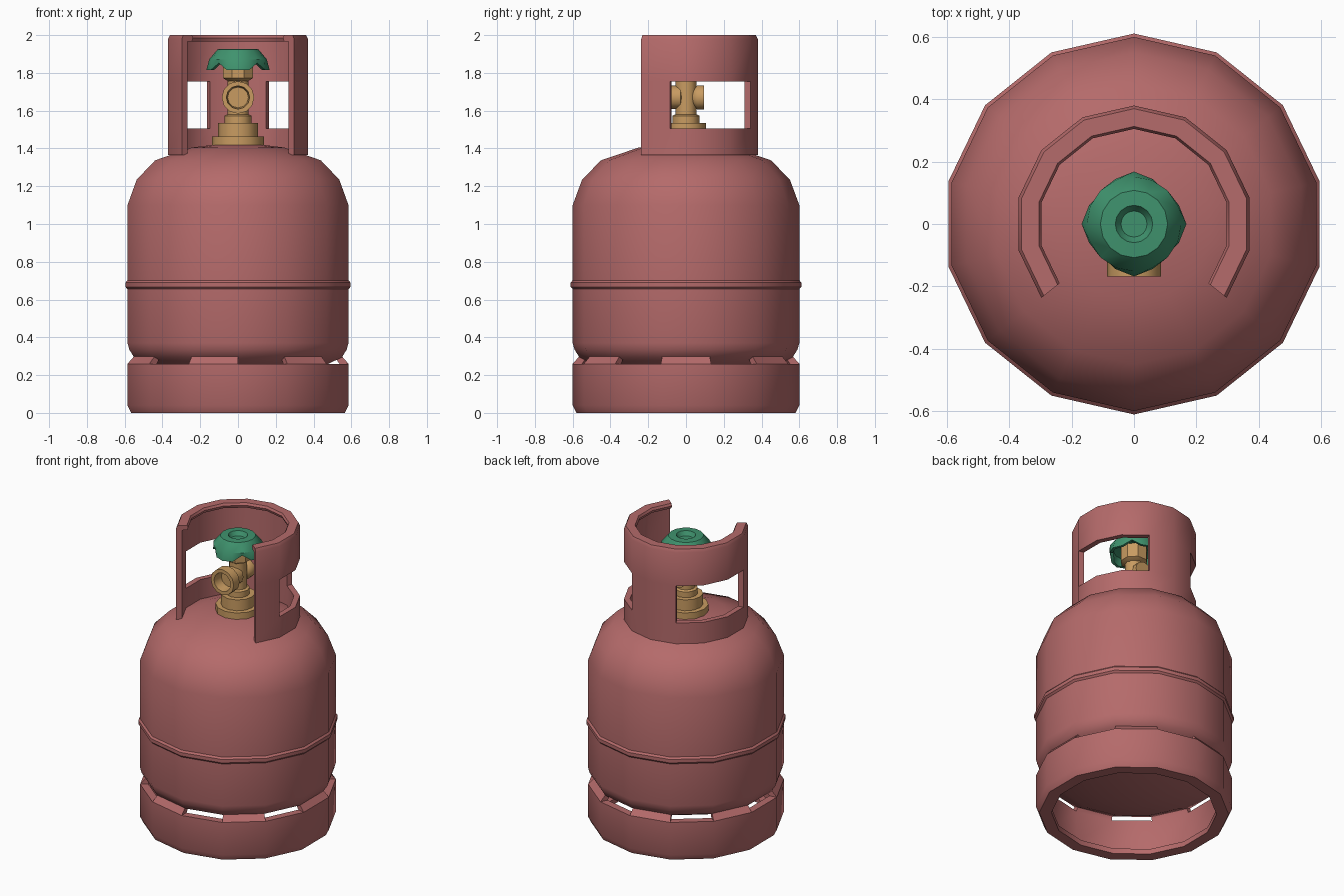
import bpy, bmesh, math
from mathutils import Matrix, Vector

if "Cube" in bpy.data.objects:
    bpy.data.objects.remove(bpy.data.objects["Cube"])

N = 14                                   # sides of the main shell
START = -math.pi / 2                     # one corner points to the front


def material(name, rgb):
    m = bpy.data.materials.new(name)
    m.diffuse_color = (*rgb, 1)
    m.use_nodes = True
    m.node_tree.nodes["Principled BSDF"].inputs["Base Color"].default_value = m.diffuse_color
    return m


RED = material("red_paint", (0.46, 0.145, 0.145))
BRASS = material("brass", (0.58, 0.33, 0.12))
GREEN = material("green_plastic", (0.05, 0.29, 0.155))


def finish(name, bm, mat, angle=35):
    bmesh.ops.remove_doubles(bm, verts=bm.verts, dist=1e-5)
    bmesh.ops.recalc_face_normals(bm, faces=bm.faces)
    for f in bm.faces:
        f.smooth = True
    for e in bm.edges:
        e.smooth = len(e.link_faces) == 2 and e.calc_face_angle(0) < math.radians(angle)
    me = bpy.data.meshes.new(name)
    bm.to_mesh(me)
    bm.free()
    me.materials.append(mat)
    ob = bpy.data.objects.new(name, me)
    bpy.context.collection.objects.link(ob)
    return ob


def polar(r, z, a):
    return Vector((r * math.cos(a), r * math.sin(a), z))


def lathe(name, profile, n, mat, matrix=None, shape=None, start=START):
    """Revolve (r, z) points; shape(i, k, r, z) may alter single points."""
    bm = bmesh.new()
    rings = []
    for k, (r, z) in enumerate(profile):
        if r == 0:
            rings.append([bm.verts.new((0, 0, z))] * n)
            continue
        ring = []
        for i in range(n):
            rr, zz = shape(i, k, r, z) if shape else (r, z)
            ring.append(bm.verts.new(polar(rr, zz, start + i * math.tau / n)))
        rings.append(ring)
    for a, b in zip(rings, rings[1:]):
        for i in range(n):
            j = (i + 1) % n
            bm.faces.new(list(dict.fromkeys((a[i], a[j], b[j], b[i]))))
    if matrix:
        bm.transform(matrix)
    return finish(name, bm, mat)


def sector_shell(name, cells, mat):
    """Join (sector, profile) prisms; faces shared by two prisms vanish."""
    faces = {}
    for s, prof in cells:
        a, b = (START + (s + d) * math.tau / N for d in (0, 1))
        pa, pb = ([polar(r, z, t) for r, z in prof] for t in (a, b))
        polys = [pa, pb]
        for i in range(len(prof)):
            j = (i + 1) % len(prof)
            polys.append([pa[i], pa[j], pb[j], pb[i]])
        for p in polys:
            key = frozenset(tuple(round(c * 1e4) for c in v) for v in p)
            if key in faces:
                del faces[key]
            else:
                faces[key] = p
    bm = bmesh.new()
    for p in faces.values():
        bm.faces.new([bm.verts.new(v) for v in p])
    return finish(name, bm, mat)


# Tank body with rounded ends and a weld ridge
lathe("tank_body", [
    (0, .17), (.25, .19), (.45, .24), (.565, .295), (.59, .335), (.6, .37),
    (.6, .655), (.611, .667), (.611, .69), (.6, .702),
    (.6, 1.1), (.55, 1.235), (.45, 1.337), (.25, 1.405), (0, 1.435)], N, RED)

# Foot ring with a rolled lower lip; every other side joins the tank
foot = [(.58, 0), (.6, .04), (.6, .26), (.55, .26), (.55, .035), (.505, .035), (.505, 0)]
tab = [(.6, .26), (.566, .298), (.525, .298), (.55, .26)]
sector_shell("foot_ring", [(s, foot) for s in range(N)]
             + [(s, tab) for s in range(1, N, 2)], RED)

# Guard collar, open at the front, with a hand window on each side
low = [(.38, 1.365), (.38, 1.505), (.343, 1.505), (.343, 1.365)]
mid = [(.38, 1.505), (.38, 1.755), (.343, 1.755), (.343, 1.505)]
top = [(.38, 1.755), (.38, 1.98), (.37, 2.0), (.313, 2.0), (.305, 1.985),
       (.312, 1.967), (.343, 1.967), (.343, 1.755)]
cells = []
for s in range(2, 12):
    cells += [(s, low), (s, top)]
    if s in (2, 6, 7, 11):
        cells.append((s, mid))
sector_shell("guard_collar", cells, RED)

# Valve body: stepped flange, stem
lathe("valve_stem", [
    (0, 1.4), (.138, 1.4), (.138, 1.462), (.105, 1.462), (.105, 1.535), (.072, 1.535),
    (.072, 1.573), (.056, 1.58), (.056, 1.78), (0, 1.78)], 12, BRASS)
# Gland nut below the handwheel
lathe("valve_nut", [(0, 1.755), (.055, 1.755), (.085, 1.772), (.085, 1.865), (0, 1.865)],
      8, BRASS, start=math.pi / 8)
# Outlet to the front with a bored mouth, and a short boss at the back
to_front = Matrix.Translation((0, 0, 1.67)) @ Matrix.Rotation(math.pi / 2, 4, 'X')
lathe("valve_outlet", [
    (0, 0), (.062, .03), (.062, .095), (.086, .105), (.086, .168), (.062, .168),
    (.055, .10), (0, .10)], 12, BRASS, to_front)
to_back = Matrix.Translation((0, 0, 1.67)) @ Matrix.Rotation(-math.pi / 2, 4, 'X')
lathe("valve_rear_boss", [(0, 0), (.05, .04), (.064, .06), (.064, .095), (0, .095)],
      12, BRASS, to_back)


# Handwheel: domed shell with four hanging grip lobes and a dished top
def lobes(i, k, r, z):
    if k not in (3, 4):
        return r, z
    step = i % 4                         # 0 = lobe centre, 2 = gap
    if step == 2:
        return r - .024, 1.852
    return (r, z) if step == 0 else (r - .012, z)


lathe("handwheel", [
    (0, 1.865), (.085, 1.868), (.125, 1.855), (.15, 1.815), (.168, 1.815), (.152, 1.872),
    (.108, 1.925), (.06, 1.927), (.055, 1.918), (.042, 1.9), (0, 1.9)],
    16, GREEN, shape=lobes)
